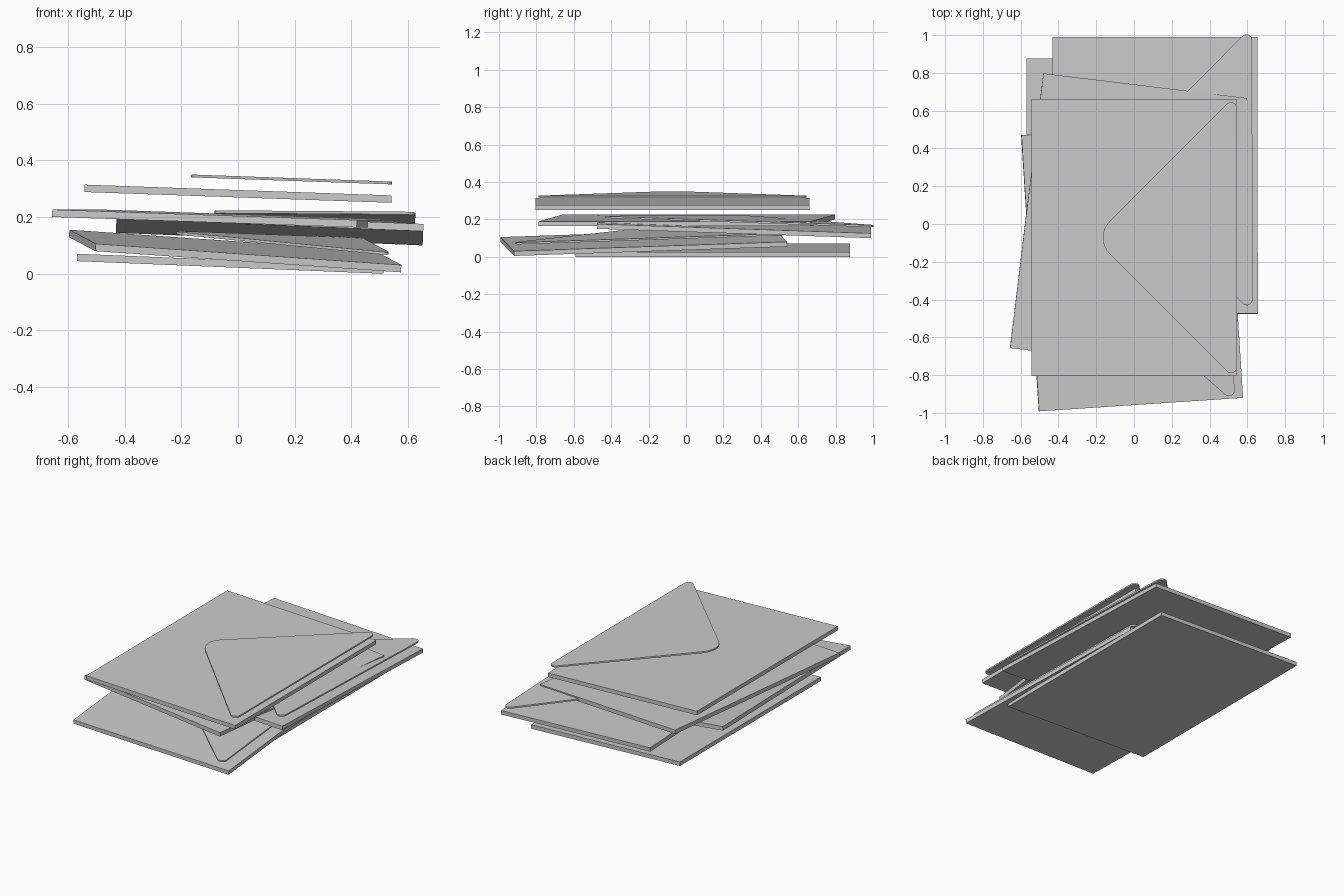
import bpy, bmesh, math
from mathutils import Vector, Matrix, Euler

if "Cube" in bpy.data.objects:
    bpy.data.objects.remove(bpy.data.objects["Cube"])

W, L, T = 1.085, 1.465, 0.026     # envelope width, length, thickness
FT = 0.01                         # flap thickness


def finish(bm, name, matrix):
    bmesh.ops.recalc_face_normals(bm, faces=bm.faces)
    mesh = bpy.data.meshes.new(name)
    bm.to_mesh(mesh)
    bm.free()
    ob = bpy.data.objects.new(name, mesh)
    bpy.context.collection.objects.link(ob)
    ob.matrix_world = matrix
    return ob


def fillet(prev, p, nxt, r, steps=8):
    """Points of an arc rounding corner p."""
    a, b = (prev - p).normalized(), (nxt - p).normalized()
    half = a.angle(b) / 2
    c = p + (a + b).normalized() * (r / math.sin(half))
    start = p + a * (r / math.tan(half)) - c
    end = p + b * (r / math.tan(half)) - c
    turn = math.atan2(start.x * end.y - start.y * end.x, start.dot(end))
    return [c + Matrix.Rotation(turn * i / steps, 2) @ start for i in range(steps + 1)]


def flap(name, matrix):
    # triangle with a broad rounded point and two tight rounded corners
    tri = [Vector((W / 2, -0.76)), Vector((W / 2, 0.76)), Vector((-0.217, 0))]
    pts = []
    for i, r in enumerate((0.03, 0.03, 0.12)):
        pts += fillet(tri[i - 1], tri[i], tri[(i + 1) % 3], r)
    bm = bmesh.new()
    face = bm.faces.new([bm.verts.new((p.x, p.y, -FT / 2)) for p in pts])
    out = bmesh.ops.extrude_face_region(bm, geom=[face])
    verts = [g for g in out["geom"] if isinstance(g, bmesh.types.BMVert)]
    bmesh.ops.translate(bm, verts=verts, vec=(0, 0, FT))
    return finish(bm, name, matrix)


def envelope(name, centre, tilt, flap_offset=None):
    matrix = Matrix.Translation(centre) @ Euler(tilt).to_matrix().to_4x4()
    bm = bmesh.new()
    bmesh.ops.create_cube(bm, size=1, matrix=Matrix.Diagonal((W, L, T, 1)))
    finish(bm, name, matrix)
    if flap_offset:
        flap(name + "_flap", matrix @ Matrix.Translation(flap_offset))


# loose stack, bottom to top
envelope("envelope_bottom", (-0.027, 0.143, 0.035), (0, 0.041, 0))
envelope("envelope_second", (-0.010, -0.225, 0.080), (0.034, 0.069, 0.066), (-0.045, 0, 0.050))
envelope("envelope_third", (0.112, 0.257, 0.160), (-0.034, 0.041, 0), (-0.030, 0.028, 0.050))
envelope("envelope_fourth", (-0.030, 0.005, 0.195), (0, 0.034, -0.121))
envelope("envelope_top", (0, -0.072, 0.2825), (0, 0.035, 0), (0, 0, 0.057))
